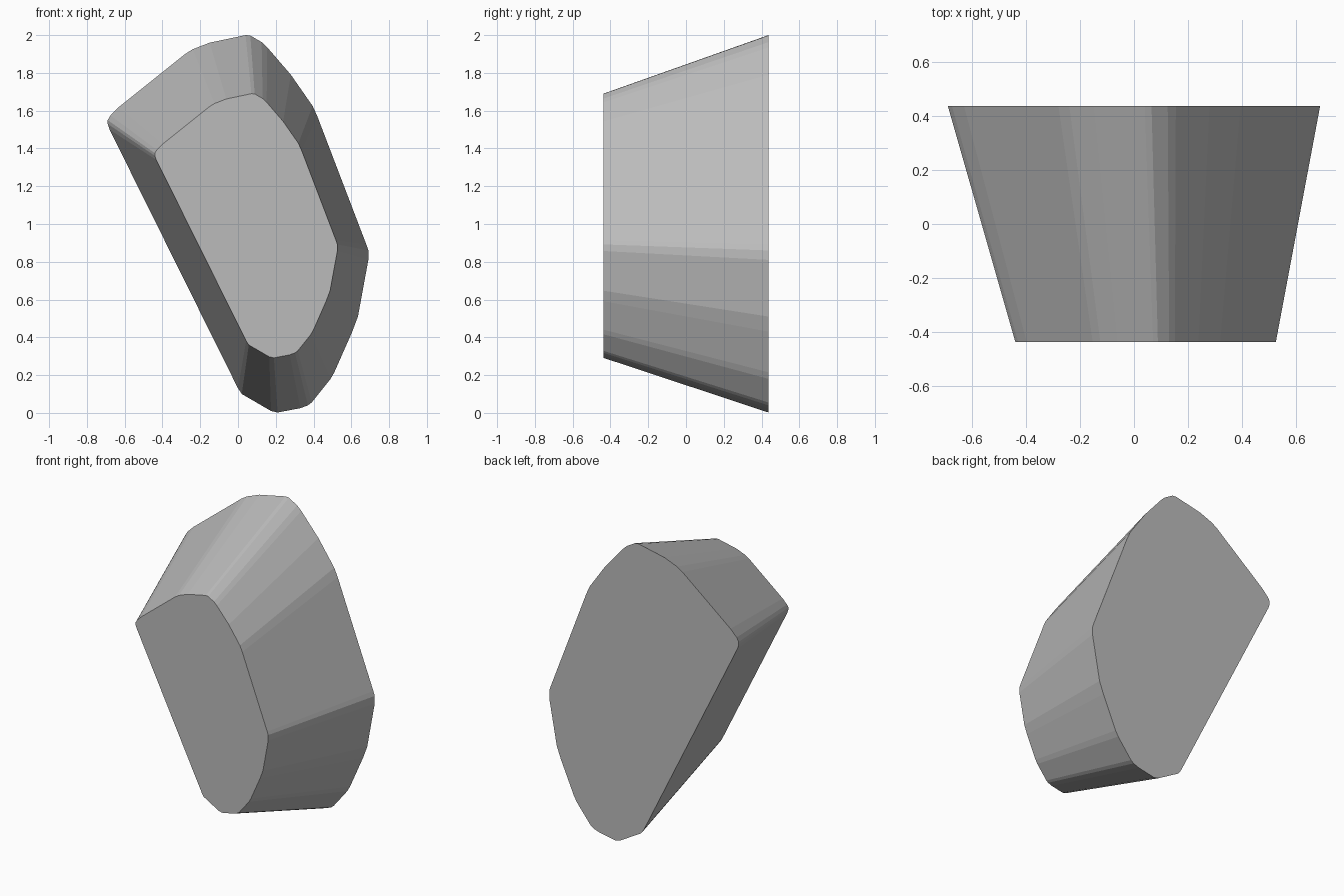
import bpy, bmesh

if "Cube" in bpy.data.objects:
    bpy.data.objects.remove(bpy.data.objects["Cube"])

# Rear outline (x, z), clockwise from the left corner
OUTLINE = [(-0.69, 1.55), (-0.675, 1.575), (-0.63, 1.62), (-0.28, 1.90), (-0.24, 1.925),
           (-0.15, 1.96), (0.04, 2.0), (0.065, 1.998), (0.125, 1.963), (0.155, 1.935),
           (0.28, 1.79), (0.395, 1.625), (0.42, 1.57), (0.68, 0.89), (0.69, 0.86),
           (0.69, 0.81), (0.635, 0.51), (0.605, 0.43), (0.51, 0.215), (0.49, 0.18),
           (0.39, 0.055), (0.37, 0.04), (0.33, 0.025), (0.21, 0.002), (0.175, 0.01),
           (0.02, 0.10), (0.0, 0.13), (-0.68, 1.50), (-0.69, 1.53)]
DEPTH = 0.437
TAPER = 0.70
SHIFT = (0.043, 0.29)   # places the smaller front outline


def tapered_block(name, outline, material):
    bm = bmesh.new()
    back = [bm.verts.new((x, DEPTH, z)) for x, z in outline]
    front = [bm.verts.new((x * TAPER + SHIFT[0], -DEPTH, z * TAPER + SHIFT[1]))
             for x, z in outline]
    bm.faces.new(back)
    bm.faces.new(front)
    # sloping side walls
    n = len(outline)
    for i in range(n):
        j = (i + 1) % n
        bm.faces.new((back[i], back[j], front[j], front[i]))
    bmesh.ops.recalc_face_normals(bm, faces=bm.faces)
    mesh = bpy.data.meshes.new(name)
    bm.to_mesh(mesh)
    bm.free()
    mesh.materials.append(material)
    obj = bpy.data.objects.new(name, mesh)
    bpy.context.collection.objects.link(obj)
    return obj


grey = bpy.data.materials.new("stone_grey")
grey.diffuse_color = (0.5, 0.5, 0.5, 1)
grey.use_nodes = True
grey.node_tree.nodes["Principled BSDF"].inputs["Base Color"].default_value = grey.diffuse_color
tapered_block("tapered_stone", OUTLINE, grey)
